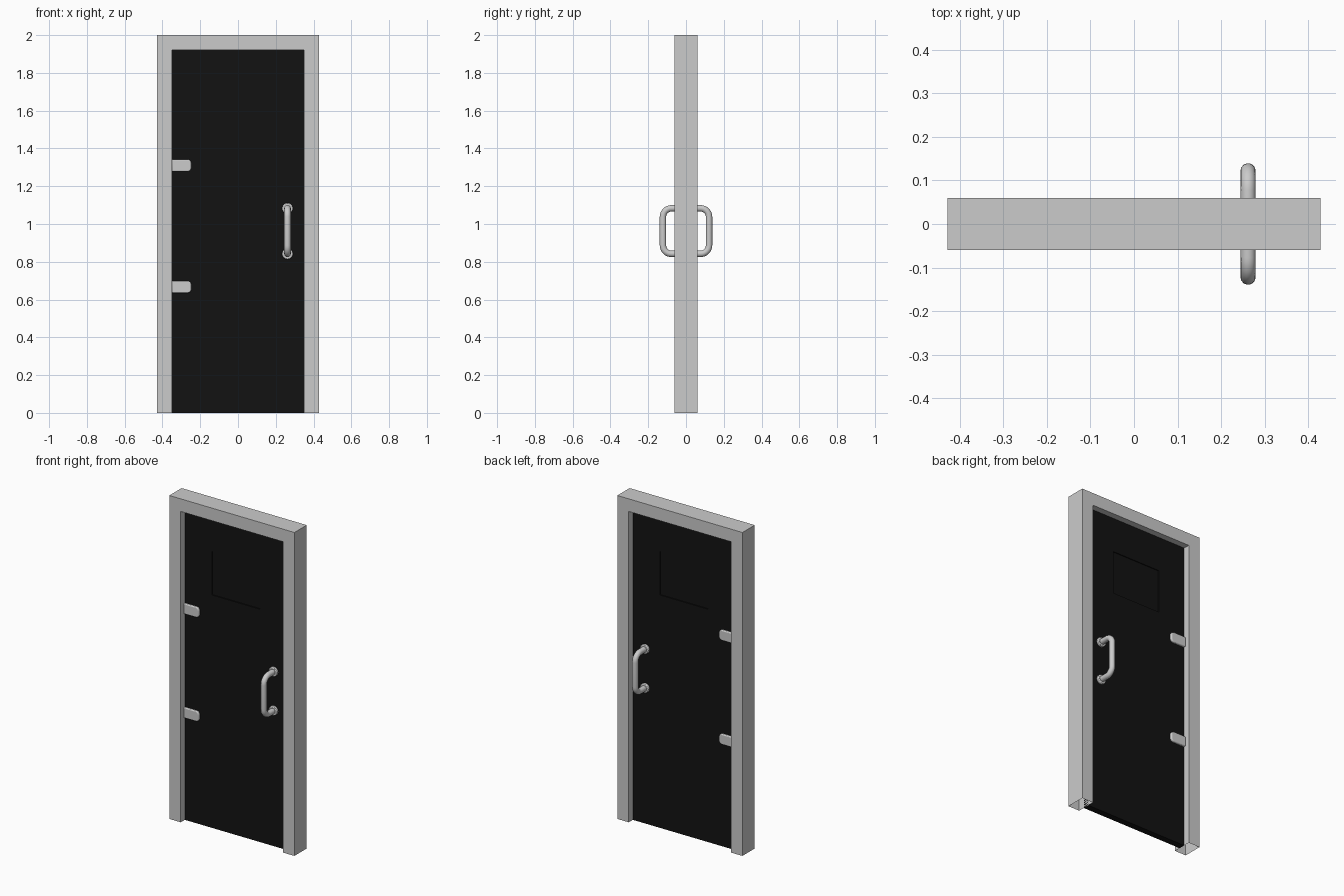
import bpy, bmesh
from math import sin, cos, pi
from mathutils import Vector

if "Cube" in bpy.data.objects:
    bpy.data.objects.remove(bpy.data.objects["Cube"])

black = bpy.data.materials.new("black_door")
black.diffuse_color = (0.006, 0.006, 0.006, 1)
black.use_nodes = True
black.node_tree.nodes["Principled BSDF"].inputs["Base Color"].default_value = black.diffuse_color


def mesh_object(name, bm):
    bmesh.ops.recalc_face_normals(bm, faces=bm.faces)
    me = bpy.data.meshes.new(name)
    bm.to_mesh(me)
    bm.free()
    ob = bpy.data.objects.new(name, me)
    bpy.context.collection.objects.link(ob)
    return ob


def extrude_profile(name, pts, y0, y1, skip=()):
    """Extrude an XZ outline along Y; skip lists side edges left open."""
    bm = bmesh.new()
    a = [bm.verts.new((x, y0, z)) for x, z in pts]
    b = [bm.verts.new((x, y1, z)) for x, z in pts]
    bm.faces.new(a)
    bm.faces.new(b)
    n = len(pts)
    for i in range(n):
        if i not in skip:
            j = (i + 1) % n
            bm.faces.new((a[i], a[j], b[j], b[i]))
    return mesh_object(name, bm)


def rect(x0, x1, z0, z1):
    return [(x0, z0), (x1, z0), (x1, z1), (x0, z1)]


def smooth(ob):
    bpy.ops.object.select_all(action='DESELECT')
    ob.select_set(True)
    bpy.context.view_layer.objects.active = ob
    bpy.ops.object.shade_smooth_by_angle(angle=0.7)


def bevel(ob, width, segments):
    m = ob.modifiers.new("bevel", 'BEVEL')
    m.width, m.segments = width, segments
    m.limit_method = 'ANGLE'
    m.angle_limit = 0.7


# Door frame: hollow casing, open at the floor
W, I, T = 0.428, 0.35, 1.922
extrude_profile("door_frame", [(-W, 0), (-W, 2), (W, 2), (W, 0),
                               (I, 0), (I, T), (-I, T), (-I, 0)],
                -0.06, 0.06, skip=(3, 7))

# Door leaf with a shallow recessed panel on both faces
door = extrude_profile("door_leaf", rect(-I, I, 0, T), -0.02, 0.02)
door.data.materials.append(black)
for s in (-1, 1):
    cut = extrude_profile("panel_cutter", rect(-0.165, 0.165, 1.44, 1.708),
                          s * 0.014, s * 0.04)
    cut.data.materials.append(black)
    cut.hide_render = True
    cut.hide_set(True)
    m = door.modifiers.new("panel", 'BOOLEAN')
    m.operation, m.object, m.solver = 'DIFFERENCE', cut, 'EXACT'

# Hinges: clamps with rounded free ends
for z in (0.667, 1.31):
    h, r, x1 = 0.032, 0.02, -0.247
    pts = [(-I, z + h), (-I, z - h)]
    for cz, start in ((z - h + r, -pi / 2), (z + h - r, 0)):
        for k in range(7):
            t = start + k * pi / 12
            pts.append((x1 - r + r * cos(t), cz + r * sin(t)))
    hinge = extrude_profile("hinge", pts, -0.033, 0.033)
    bevel(hinge, 0.005, 3)
    smooth(hinge)

# Pull handles with round mounting flanges, front and back
HX, Z0, Z1, OUT, R = 0.262, 0.842, 1.083, 0.122, 0.045
for s in (-1, 1):
    path = [(0.015, Z0)]
    for cz, start in ((Z0 + R, -pi / 2), (Z1 - R, 0)):
        for k in range(9):
            t = start + k * pi / 16
            path.append((OUT - R + R * cos(t), cz + R * sin(t)))
    path.append((0.015, Z1))
    cu = bpy.data.curves.new("pull_handle", 'CURVE')
    cu.dimensions = '3D'
    cu.bevel_depth, cu.bevel_resolution = 0.0175, 5
    sp = cu.splines.new('POLY')
    sp.points.add(len(path) - 1)
    for p, (y, z) in zip(sp.points, path):
        p.co = (HX, s * y, z, 1)
    handle = bpy.data.objects.new("pull_handle", cu)
    bpy.context.collection.objects.link(handle)
    bpy.ops.object.select_all(action='DESELECT')
    handle.select_set(True)
    bpy.context.view_layer.objects.active = handle
    bpy.ops.object.convert(target='MESH')
    smooth(bpy.context.view_layer.objects.active)
    for z in (Z0, Z1):
        bpy.ops.mesh.primitive_cylinder_add(
            vertices=32, radius=0.029, depth=0.018,
            location=(HX, s * 0.028, z), rotation=(pi / 2, 0, 0))
        flange = bpy.context.object
        flange.name = "handle_flange"
        bevel(flange, 0.004, 2)
        smooth(flange)
